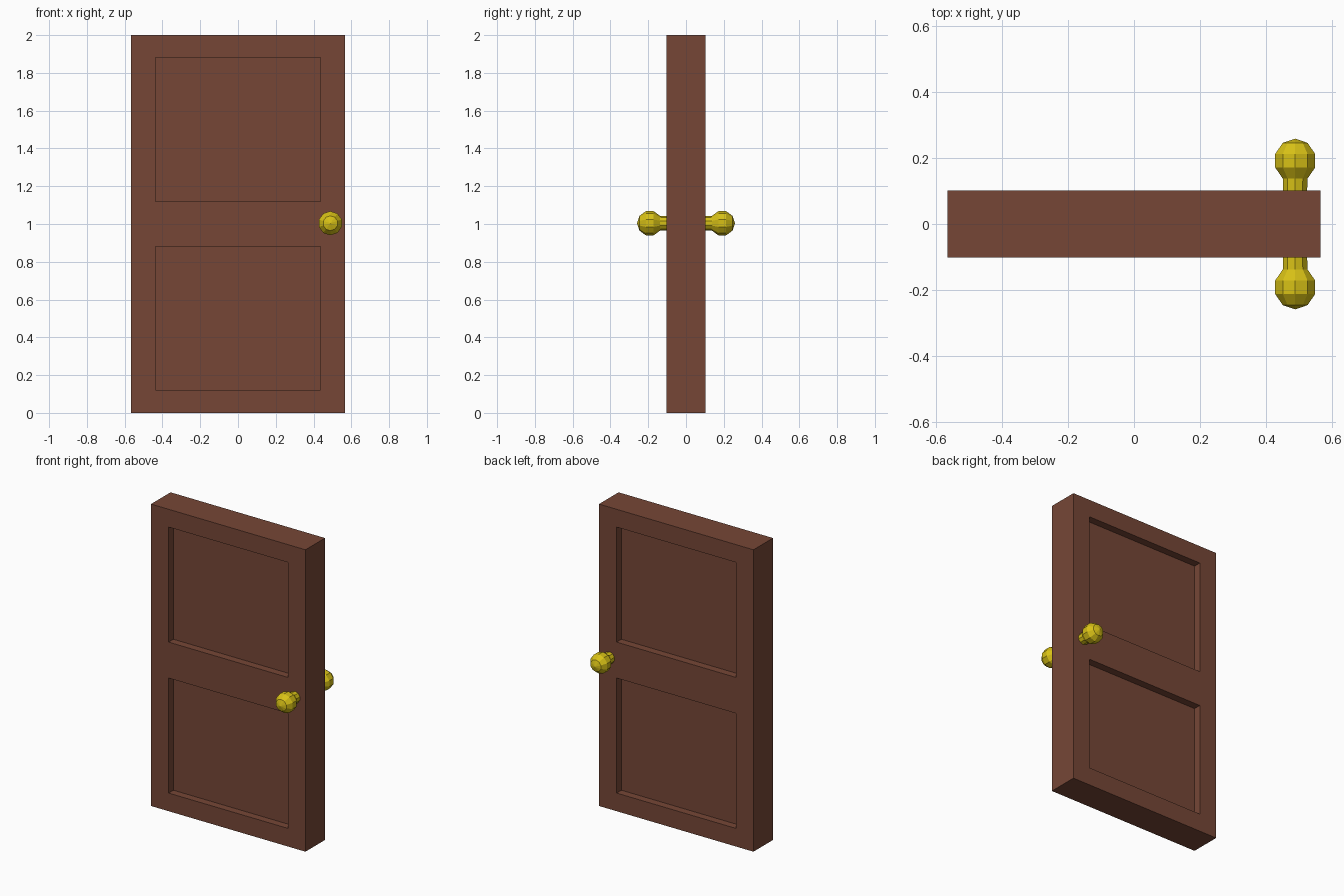
import bpy, bmesh
from math import sin, cos, pi, radians
from mathutils import Matrix

cube = bpy.data.objects.get("Cube")
if cube:
    bpy.data.objects.remove(cube, do_unlink=True)


def material(name, rgb):
    m = bpy.data.materials.new(name)
    m.use_nodes = True
    m.diffuse_color = (*rgb, 1)
    m.node_tree.nodes["Principled BSDF"].inputs["Base Color"].default_value = (*rgb, 1)
    return m


def add_object(name, bm, mat):
    bmesh.ops.recalc_face_normals(bm, faces=bm.faces)
    mesh = bpy.data.meshes.new(name)
    bm.to_mesh(mesh)
    bm.free()
    mesh.materials.append(mat)
    ob = bpy.data.objects.new(name, mesh)
    bpy.context.collection.objects.link(ob)
    return ob


wood = material("brown wood", (0.18, 0.062, 0.037))
brass = material("yellow brass", (0.68, 0.53, 0.008))

HALF_W, HALF_T, HEIGHT = 0.566, 0.102, 2.0
PANEL_W, RECESS = 0.437, 0.05

# Door slab: box sliced along the panel borders, panel faces sunk on both sides
bm = bmesh.new()
bmesh.ops.create_cube(bm, size=1, matrix=Matrix.Translation((0, 0, HEIGHT / 2))
                      @ Matrix.Diagonal((2 * HALF_W, 2 * HALF_T, HEIGHT, 1)))
cuts = [((x, 0, 0), (1, 0, 0)) for x in (-PANEL_W, PANEL_W)]
cuts += [((0, 0, z), (0, 0, 1)) for z in (0.12, 0.882, 1.12, 1.882)]
for point, normal in cuts:
    bmesh.ops.bisect_plane(bm, geom=bm.verts[:] + bm.edges[:] + bm.faces[:],
                           plane_co=point, plane_no=normal)


def is_panel(face):
    c = face.calc_center_median()
    return (abs(face.normal.y) > 0.9 and abs(c.x) < PANEL_W
            and 0.3 < abs(c.z - 1) < 0.8)


bm.normal_update()
for panel in [f for f in bm.faces if is_panel(f)]:
    shift = -panel.normal * RECESS
    new = bmesh.ops.extrude_discrete_faces(bm, faces=[panel])["faces"][0]
    rim = new.verts[:]
    bmesh.ops.translate(bm, verts=rim, vec=shift)
bmesh.ops.remove_doubles(bm, verts=bm.verts, dist=1e-5)
bmesh.ops.dissolve_limit(bm, angle_limit=radians(1), verts=bm.verts, edges=bm.edges)
add_object("door_slab", bm, wood)

# Knobs: ten-sided lathe of a neck and a five-band ball, one on each side
RADIUS, CENTRE, SIDES = 0.067, 0.192, 10
profile = [(0.038, HALF_T - 0.01)]
profile += [(RADIUS * sin(a), CENTRE - RADIUS * cos(a))
            for a in (pi * k / 5 for k in range(1, 6))]
for name, side in (("front_knob", -1), ("back_knob", 1)):
    bm = bmesh.new()
    verts = [bm.verts.new((0, side * y, r)) for r, y in profile]
    edges = [bm.edges.new(pair) for pair in zip(verts, verts[1:])]
    bmesh.ops.spin(bm, geom=verts + edges, cent=(0, 0, 0), axis=(0, 1, 0),
                   angle=2 * pi, steps=SIDES)
    bmesh.ops.remove_doubles(bm, verts=bm.verts, dist=1e-4)
    knob = add_object(name, bm, brass)
    knob.location = (0.489, 0, 1.004)
